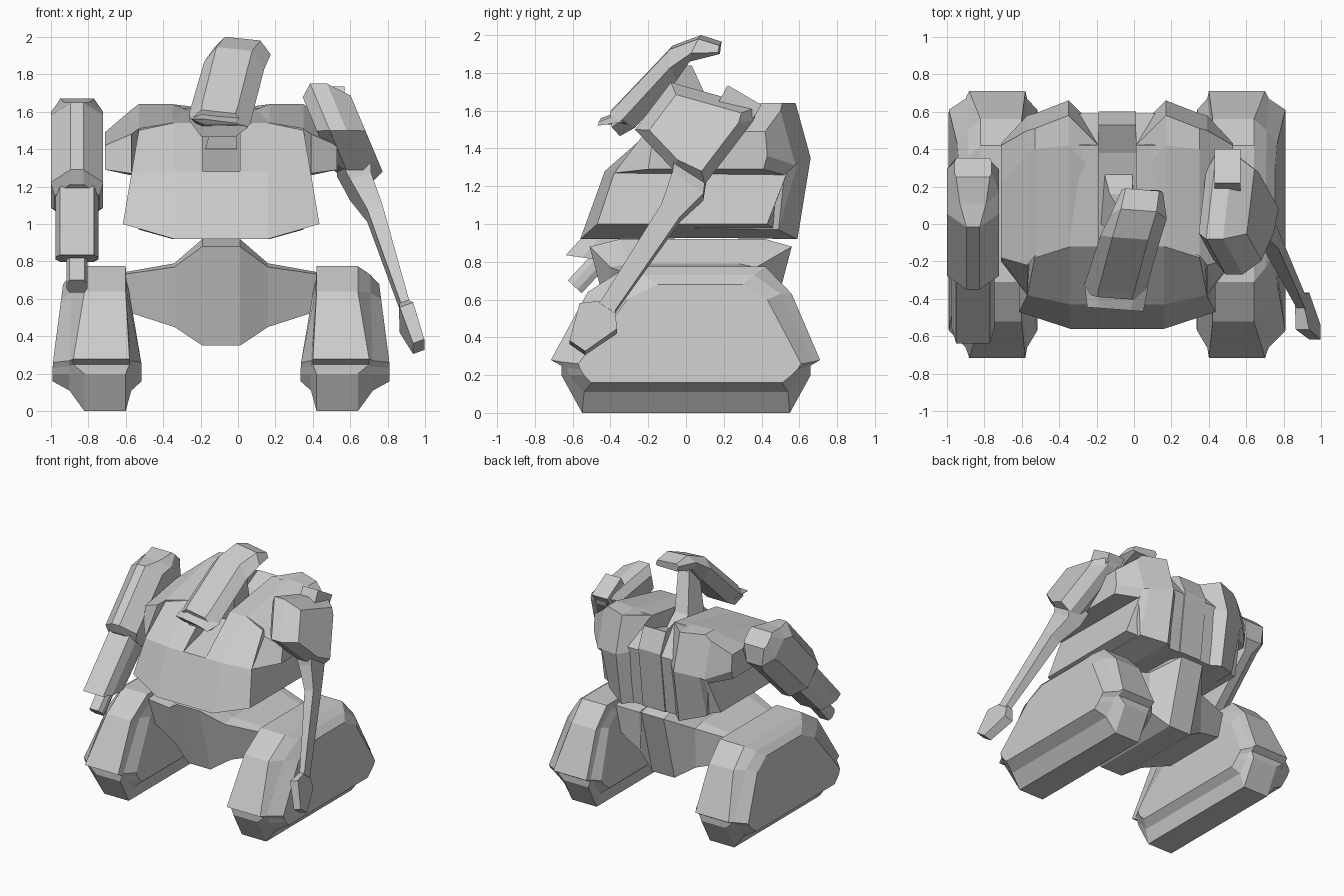
import bpy
import bmesh
from mathutils import Vector

CX = -0.09  # symmetry plane of the body


def loft(name, rings):
    """Skin a closed solid through rings holding equal point counts."""
    bm = bmesh.new()
    vs = [[bm.verts.new(p) for p in r] for r in rings]
    n = len(rings[0])
    for a, b in zip(vs, vs[1:]):
        for i in range(n):
            j = (i + 1) % n
            bm.faces.new((a[i], a[j], b[j], b[i]))
    bm.faces.new(vs[0])
    bm.faces.new(vs[-1])
    bmesh.ops.recalc_face_normals(bm, faces=bm.faces)
    me = bpy.data.meshes.new(name)
    bm.to_mesh(me)
    bm.free()
    ob = bpy.data.objects.new(name, me)
    bpy.context.collection.objects.link(ob)
    return ob


def slab(u, loop, side=1):
    """Side profile (y, z) placed at offset u (number or function of z)."""
    f = u if callable(u) else (lambda z: u)
    return [(CX + side * f(z), y, z) for y, z in loop]


def slope(base, k):
    return lambda z: base + k * max(0, z - .25)


# Track pods: wide panel, chamfer and central tread strip on both faces
panel = [(-.50, .16), (-.54, .20), (-.56, .23), (-.57, .26), (-.31, .60), (-.15, .68),
         (.30, .68), (.43, .60), (.61, .26), (.59, .23), (.56, .20), (.51, .16)]
rim = [(-.54, .11), (-.62, .20), (-.63, .24), (-.66, .27), (-.42, .63), (-.23, .73),
       (.36, .73), (.50, .63), (.67, .27), (.63, .24), (.62, .20), (.54, .11)]
tread = [(-.55, 0), (-.66, .20), (-.66, .25), (-.715, .28), (-.52, .64), (-.31, .775),
         (.42, .775), (.56, .63), (.71, .28), (.66, .25), (.66, .20), (.55, 0)]


def strip(side, base, flare):
    return [(CX + side * (flare if i in (2, 3, 8, 9) else base), y, z)
            for i, (y, z) in enumerate(tread)]


for side, label in ((1, "left"), (-1, "right")):
    loft(label + "_track_pod", [
        slab(slope(.425, .17), panel, side),
        slab(slope(.48, .06), rim, side),
        strip(side, .51, .49),
        strip(side, .73, .79),
        slab(slope(.81, -.03), rim, side),
        slab(slope(.90, -.13), panel, side)])

# Pelvis: faceted block running into the pods
mid = [(-.37, .35), (-.51, .88), (-.35, .92), (.42, .92), (.56, .88), (.42, .35)]
hip = [(-.32, .45), (-.40, .77), (-.30, .79), (.28, .79), (.37, .77), (.36, .45)]
end = [(-.24, .54), (-.29, .73), (-.22, .74), (.24, .74), (.30, .73), (.28, .54)]
loft("pelvis", [slab(u, p) for u, p in
                ((-.53, end), (-.25, hip), (-.10, mid), (.10, mid), (.25, hip), (.53, end))])

# Torso hull with a channel down the middle for the neck
front = [(-.56, .92), (-.43, 1.28), (-.12, 1.54), (.42, 1.62), (.59, 1.40), (.53, .93)]
slot = [(-.56, .92), (-.43, 1.28), (.38, 1.50), (.53, 1.58), (.60, 1.42), (.54, .93)]
flank = [(-.47, 1.0), (-.38, 1.27), (-.18, 1.50), (.38, 1.55), (.55, 1.31), (.43, 1.0)]
hull_edge = lambda z: .525 - .17 * (z - 1.0)
loft("torso_hull", [
    slab(hull_edge, flank, -1), slab(-.25, front), slab(-.10, front), slab(-.10, slot),
    slab(.10, slot), slab(.10, front), slab(.25, front), slab(hull_edge, flank)])

# Rounded shoulder and back lobes
lobe = [
    (.10, [(-.12, 1.50), (.25, 1.58), (.42, 1.62), (.50, 1.38), (.45, .94), (-.1, .94)]),
    (.26, [(-.12, 1.54), (.42, 1.64), (.58, 1.64), (.66, 1.35), (.59, .92), (-.1, .93)]),
    (.44, [(-.17, 1.51), (.40, 1.64), (.51, 1.64), (.59, 1.32), (.49, .97), (-.1, .98)]),
    (.48, [(-.22, 1.48), (.38, 1.61), (.50, 1.60), (.58, 1.31), (.52, 1.26), (-.38, 1.27)]),
    (.62, [(-.18, 1.42), (.22, 1.49), (.42, 1.49), (.43, 1.36), (.41, 1.29), (-.2, 1.29)])]
for side, label in ((1, "left"), (-1, "right")):
    loft(label + "_shoulder_lobe", [slab(u, p, side) for u, p in lobe])


# Head: bent hexagonal helmet, turned slightly to one side
def helmet(c, top, bot, ht, hs):
    my, mz = (top[0] + bot[0]) / 2, (top[1] + bot[1]) / 2
    k = -.15  # sideways lean of each section
    return [(c - ht, top[0], top[1] + .01), (c + ht, top[0] + k * ht, top[1] - .01),
            (c + hs, my + k * hs, mz - .02), (c + ht, bot[0], bot[1]),
            (c - ht, bot[0], bot[1]), (c - hs, my, mz + .02)]


loft("head", [
    helmet(.045, (.19, 1.955), (.18, 1.90), .09, .11),
    helmet(.025, (.08, 1.99), (.02, 1.86), .095, .15),
    helmet(-.02, (-.07, 1.935), (-.05, 1.76), .095, .16),
    helmet(-.095, (-.35, 1.64), (-.27, 1.51), .095, .165),
    helmet(-.105, (-.39, 1.60), (-.35, 1.465), .09, .155)])
loft("visor", [helmet(-.095, (-.32, 1.60), (-.30, 1.52), .11, .17),
               helmet(-.10, (-.45, 1.55), (-.44, 1.53), .08, .15)])


# Neck: leaning forward out of the channel
def rect(c, hx, hy):
    x, y, z = c
    return [(x - hx, y - hy, z), (x + hx, y - hy, z), (x + hx, y + hy, z), (x - hx, y + hy, z)]


loft("neck", [rect((-.09, .17, 1.40), .085, .17), rect((-.07, .06, 1.56), .06, .10),
              rect((0, -.03, 1.84), .05, .06)])


# Right arm gun: octagonal sections along a forward, downward axis
D, Q = Vector((0, -.68, -.73)), Vector((0, .73, -.68))


def gun(s, q0, q1, top, wide, cham, slant=0):
    o = Vector((-.86, -.01, 1.655))
    pts = [(-top, q0), (top, q0), (wide, q0 + cham), (wide, q1 - cham),
           (top, q1), (-top, q1), (-wide, q1 - cham), (-wide, q0 + cham)]
    return [o + D * (s + slant * q) + Q * q + Vector((x, 0, 0)) for x, q in pts]


loft("right_arm_housing", [gun(-.19, .18, .32, .09, .10, .03), gun(-.08, .09, .42, .07, .14, .08),
                           gun(.01, 0, .42, .035, .14, .10), gun(.50, 0, .40, .035, .14, .10),
                           gun(.54, .07, .36, .035, .12, .09)])
loft("right_arm_barrel", [gun(.45, .10, .34, .09, .115, .07),
                          gun(1.10, .10, .32, .09, .115, .07, -.7)])
loft("right_arm_muzzle", [gun(.80, .20, .30, .04, .055, .03), gun(1.12, .20, .30, .04, .055, .03)])

# Left arm shoulder block: sheared prism with chamfered faces
block = [(-.08, 1.75), (.17, 1.68), (.38, 1.62), (.36, 1.55),
         (.10, 1.21), (-.07, 1.29), (-.27, 1.50)]


def layer(off, k):
    pts = [(.03 + (y - .03) * k, 1.49 + (z - 1.49) * k) for y, z in block]
    return [(.55 + off + .42 * (1.5 - z), y, z) for y, z in pts]


loft("left_arm_block", [layer(-.13, .72), layer(-.06, 1), layer(.03, 1), layer(.13, .75)])
loft("left_arm_plate", [[(x, y, z) for y, z in
                         ((.22, 1.735), (.40, 1.63), (.33, 1.52), (.16, 1.62))]
                        for x in (.43, .57)])


# Left arm rod and tip: rectangular sections swept along a path
def bar(c, hx, h):
    a, b = Vector((hx, 0, hx * .35)), Vector((0, h * .82, -h * .57))
    c = Vector(c)
    return [c - a - b, c + a - b, c + a + b, c - a + b]


loft("left_arm_rod", [bar((.62, .03, 1.34), .09, .10), bar((.655, .01, 1.20), .055, .10),
                      bar((.73, -.08, 1.06), .04, .06), bar((.895, -.42, .55), .022, .045)])
loft("left_arm_tip", [bar((.885, -.41, .56), .025, .045), bar((.90, -.465, .50), .036, .12),
                      bar((.965, -.575, .345), .03, .05)])
